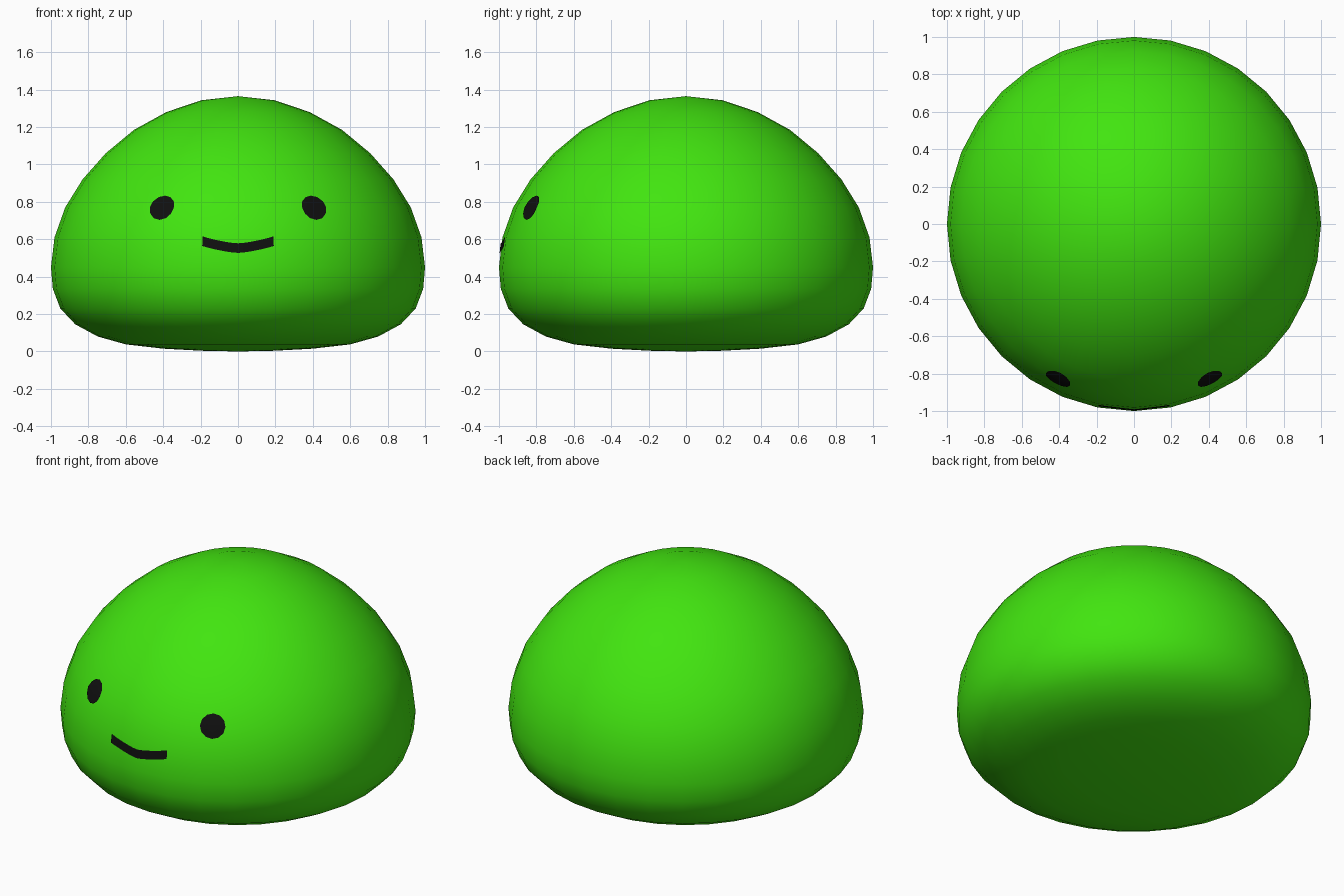
import bpy, bmesh, math
from mathutils import Vector

if "Cube" in bpy.data.objects:
    bpy.data.objects.remove(bpy.data.objects["Cube"])


def material(name, rgb):
    m = bpy.data.materials.new(name)
    m.diffuse_color = (*rgb, 1)
    m.use_nodes = True
    m.node_tree.nodes["Principled BSDF"].inputs["Base Color"].default_value = m.diffuse_color
    return m


green = material("bright_green", (0.054, 0.78, 0.005))
black = material("black", (0.005, 0.005, 0.005))


def add_object(name, bm, mat):
    mesh = bpy.data.meshes.new(name)
    bm.to_mesh(mesh)
    bm.free()
    mesh.materials.append(mat)
    for p in mesh.polygons:
        p.use_smooth = True
    ob = bpy.data.objects.new(name, mesh)
    bpy.context.collection.objects.link(ob)
    return ob


# Body: dome with a rounded, almost flat underside
profile = [(0.195, 0.004), (0.40, 0.015), (0.60, 0.038), (0.75, 0.08),
           (0.87, 0.145), (0.95, 0.23), (0.99, 0.335), (1.0, 0.45),
           (0.981, 0.61), (0.924, 0.77), (0.831, 0.92), (0.707, 1.06),
           (0.556, 1.185), (0.383, 1.28), (0.195, 1.343)]
SIDES = 32
bm = bmesh.new()
rings = []
for r, z in profile:
    rings.append([bm.verts.new((r * math.cos(i * math.tau / SIDES),
                                r * math.sin(i * math.tau / SIDES), z))
                  for i in range(SIDES)])
bottom, top = bm.verts.new((0, 0, 0)), bm.verts.new((0, 0, 1.365))
for i in range(SIDES):
    j = (i + 1) % SIDES
    for a, b in zip(rings, rings[1:]):
        bm.faces.new((a[i], a[j], b[j], b[i]))
    bm.faces.new((bottom, rings[0][j], rings[0][i]))
    bm.faces.new((top, rings[-1][i], rings[-1][j]))
body = add_object("body", bm, green)


def wrap_to_body(ob):
    """Lay a thin patch just above the body surface."""
    for v in ob.data.vertices:
        hit, point, normal, _ = body.closest_point_on_mesh(v.co)
        v.co = point + normal * 0.006


# Eyes: round patches facing outwards
for side, name in ((-1, "left_eye"), (1, "right_eye")):
    centre = Vector((0.405 * side, -0.825, 0.768))
    out = Vector((0.41 * side, -0.78, 0.47)).normalized()
    across = out.cross(Vector((0, 0, 1))).normalized()
    up = across.cross(out)
    if up.z < 0:
        up = -up
    bm = bmesh.new()
    n = 12
    loops = [[bm.verts.new(centre + r * (across * math.cos(k * math.tau / n)
                                         + up * math.sin(k * math.tau / n)))
              for k in range(n)] for r in (0.025, 0.05, 0.072)]
    bm.faces.new(loops[0])
    for a, b in zip(loops, loops[1:]):
        for k in range(n):
            m = (k + 1) % n
            bm.faces.new((a[k], b[k], b[m], a[m]))
    for f in bm.faces:
        f.normal_update()
    bmesh.ops.recalc_face_normals(bm, faces=bm.faces)
    if sum((f.normal.dot(out) for f in bm.faces)) < 0:
        bmesh.ops.reverse_faces(bm, faces=bm.faces)
    wrap_to_body(add_object(name, bm, black))

# Mouth: shallow smiling strip
bm = bmesh.new()
columns = []
for i in range(13):
    x = -0.19 + 0.38 * i / 12
    z = 0.551 + 0.037 * (abs(x) / 0.19) ** 1.4
    columns.append([bm.verts.new((x, -math.sqrt(0.98 ** 2 - x * x), z + d))
                    for d in (-0.026, 0, 0.026)])
for a, b in zip(columns, columns[1:]):
    for k in (0, 1):
        bm.faces.new((a[k], b[k], b[k + 1], a[k + 1]))
wrap_to_body(add_object("mouth", bm, black))
